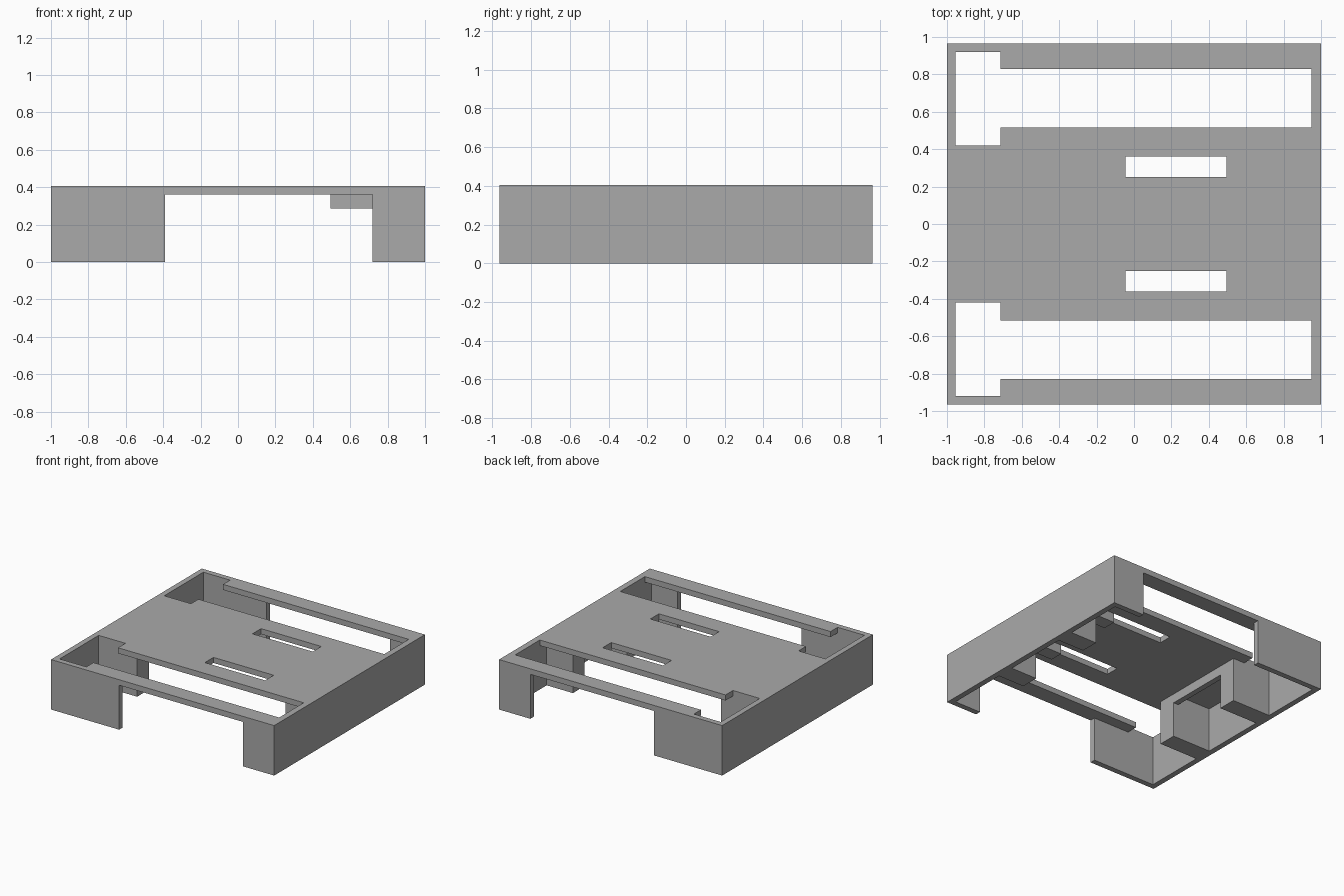
import bpy
import bmesh

if "Cube" in bpy.data.objects:
    bpy.data.objects.remove(bpy.data.objects["Cube"], do_unlink=True)

# Plain grey plastic
grey = bpy.data.materials.new("plain grey")
grey.use_nodes = True
colour = (0.4, 0.4, 0.4, 1)
grey.diffuse_color = colour
grey.node_tree.nodes["Principled BSDF"].inputs["Base Color"].default_value = colour

TOP, UNDER, LINTEL = 0.405, 0.36, 0.285
X_OUT, X_IN, Y_OUT, Y_IN = 1.0, 0.955, 0.965, 0.92
LEG_A, LEG_B = -0.39, 0.72      # ends of the long side openings
BOX_X, POST_IN, POST_OUT = -0.61, 0.27, 0.42


def finish(name, bm):
    bmesh.ops.recalc_face_normals(bm, faces=bm.faces)
    mesh = bpy.data.meshes.new(name)
    bm.to_mesh(mesh)
    bm.free()
    mesh.materials.append(grey)
    obj = bpy.data.objects.new(name, mesh)
    bpy.context.collection.objects.link(obj)
    return obj


def prism(name, outline, axis, start, end):
    """Extrude an outline along y (x, z points) or x (y, z points)."""
    bm = bmesh.new()
    place = (lambda p: (p[0], start, p[1])) if axis == "y" else (lambda p: (start, *p))
    face = bm.faces.new([bm.verts.new(place(p)) for p in outline])
    new = bmesh.ops.extrude_face_region(bm, geom=[face])["geom"]
    shift = (0, end - start, 0) if axis == "y" else (end - start, 0, 0)
    bmesh.ops.translate(bm, vec=shift, verts=[v for v in new if isinstance(v, bmesh.types.BMVert)])
    return finish(name, bm)


def box(name, x0, x1, y0, y1, z0, z1):
    return prism(name, [(x0, z0), (x1, z0), (x1, z1), (x0, z1)], "y", y0, y1)


def portal(a, b, c, d, height):
    """Outline of a wall from a to d with an opening from b to c."""
    return [(a, 0), (b, 0), (b, height), (c, height), (c, 0), (d, 0), (d, TOP), (a, TOP)]


# Deck with long wheel openings and two slots, mirrored about y = 0
holes = [(-X_IN, -0.715, 0.42, Y_IN), (-0.715, 0.95, 0.515, 0.83), (-0.045, 0.495, 0.25, 0.36)]
xs = sorted({-X_IN, X_IN} | {x for h in holes for x in h[:2]})
half = {y for h in holes for y in h[2:]} | {Y_IN}
ys = sorted(half | {-y for y in half})
bm = bmesh.new()
grid = {(x, y): bm.verts.new((x, y, UNDER)) for x in xs for y in ys}
for x0, x1 in zip(xs, xs[1:]):
    for y0, y1 in zip(ys, ys[1:]):
        cx, cy = (x0 + x1) / 2, abs(y0 + y1) / 2
        if not any(h[0] < cx < h[1] and h[2] < cy < h[3] for h in holes):
            bm.faces.new([grid[p] for p in ((x0, y0), (x1, y0), (x1, y1), (x0, y1))])
bmesh.ops.delete(bm, geom=[v for v in bm.verts if not v.link_faces], context="VERTS")
new = bmesh.ops.extrude_face_region(bm, geom=bm.faces[:])["geom"]
bmesh.ops.translate(bm, vec=(0, 0, TOP - UNDER),
                    verts=[v for v in new if isinstance(v, bmesh.types.BMVert)])
bmesh.ops.dissolve_limit(bm, angle_limit=0.01, verts=bm.verts[:], edges=bm.edges[:])
finish("deck", bm)

# Solid end walls
box("right_wall", -X_OUT, -X_IN, -Y_OUT, Y_OUT, 0, TOP)
box("left_wall", X_IN, X_OUT, -Y_OUT, Y_OUT, 0, TOP)

# Front and back walls with legs, and the posts and stops under the deck
side_outline = portal(-X_IN, LEG_A, LEG_B, X_IN, UNDER)
for side, s in (("front", -1), ("back", 1)):
    prism(side + "_wall", side_outline, "y", s * Y_IN, s * Y_OUT)
    box(side + "_right_post", -X_IN, BOX_X, s * POST_IN, s * POST_OUT, 0, UNDER)
    box(side + "_left_post", LEG_B, X_IN, s * POST_IN, s * POST_OUT, 0, UNDER)
    box(side + "_slot_stop", 0.495, LEG_B, s * 0.25, s * 0.36, LINTEL, UNDER)

# Lintel joining the two right posts
box("post_lintel", BOX_X - 0.045, BOX_X, -POST_IN, POST_IN, LINTEL, UNDER)
